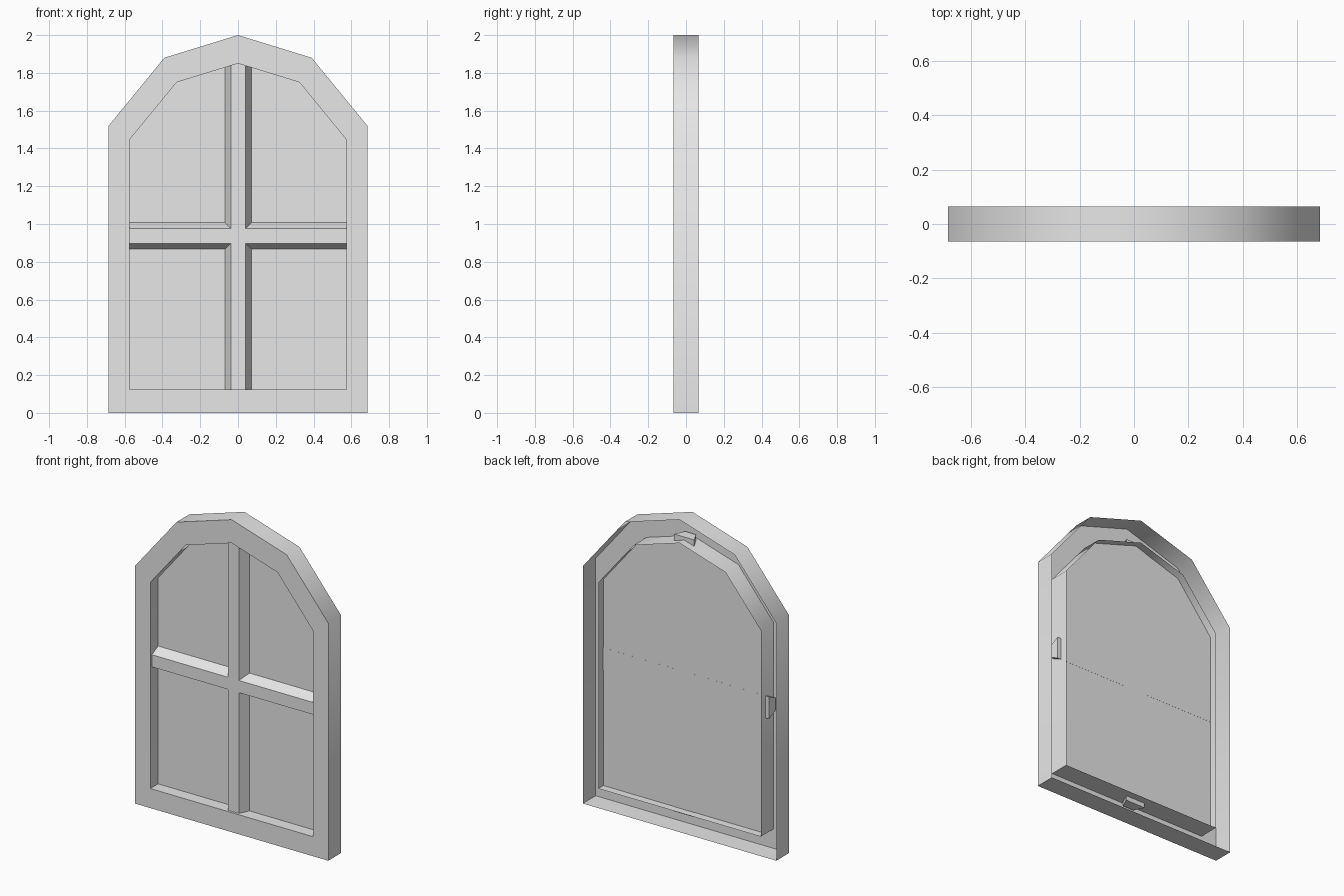
import bpy, bmesh, math

cube = bpy.data.objects.get("Cube")
if cube:
    bpy.data.objects.remove(cube)

# One plain grey for the whole window
grey = bpy.data.materials.new("plain grey")
grey.use_nodes = True
grey.diffuse_color = (0.8, 0.8, 0.8, 1)
grey.node_tree.nodes["Principled BSDF"].inputs["Base Color"].default_value = (0.8, 0.8, 0.8, 1)

FRONT, BACK, GLASS, BAR = -0.065, 0.065, 0.014, -0.05


def finish(name, bm, recalc=False):
    if recalc:
        bmesh.ops.recalc_face_normals(bm, faces=bm.faces)
    mesh = bpy.data.meshes.new(name)
    bm.to_mesh(mesh)
    bm.free()
    mesh.materials.append(grey)
    obj = bpy.data.objects.new(name, mesh)
    bpy.context.collection.objects.link(obj)
    return obj


def arch(half):
    """Mirror the right half of an outline; the last point is the apex."""
    return half + [(-x, z) for x, z in reversed(half[:-1])]


def ring(bm, outline, y):
    return [bm.verts.new((x, y, z)) for x, z in outline]


def bridge(bm, a, b):
    n = len(a)
    for i in range(n):
        j = (i + 1) % n
        bm.faces.new((a[i], a[j], b[j], b[i]))


outer = arch([(0.685, 0), (0.685, 1.52), (0.39, 1.88), (0, 2)])
inner = arch([(0.575, 0.125), (0.575, 1.445), (0.325, 1.75), (0, 1.85)])

# Frame: a hollow casing, open at the back
bm = bmesh.new()
rings = [ring(bm, outer, BACK), ring(bm, outer, FRONT),
         ring(bm, inner, FRONT), ring(bm, inner, BACK)]
for a, b in zip(rings, rings[1:]):
    bridge(bm, a, b)
frame = finish("frame", bm, True)

# Pane: a single sheet filling the opening
bm = bmesh.new()
bm.faces.new(ring(bm, inner, GLASS))
finish("pane", bm)


# Glazing bars: bevelled strips whose ends poke through the inner wall
def bar(name, start, end, centre, vertical):
    section = [(-0.071, GLASS + 0.002), (-0.039, BAR), (0.039, BAR), (0.071, GLASS + 0.002)]
    bm = bmesh.new()
    ends = []
    for t in (start, end):
        ends.append([bm.verts.new((centre + s, y, t) if vertical else (t, y, centre + s))
                     for s, y in section])
    bridge(bm, *ends)
    for cap in ends:
        bm.faces.new(cap)
    finish(name, bm, True)


bar("vertical_bar", 0.095, 1.87, 0.002, True)
bar("horizontal_bar", -0.6, 0.6, 0.937, False)

# Soft shading around the arch, crisp edges elsewhere
bpy.ops.object.select_all(action="DESELECT")
frame.select_set(True)
bpy.context.view_layer.objects.active = frame
bpy.ops.object.shade_smooth_by_angle(angle=math.radians(45))
